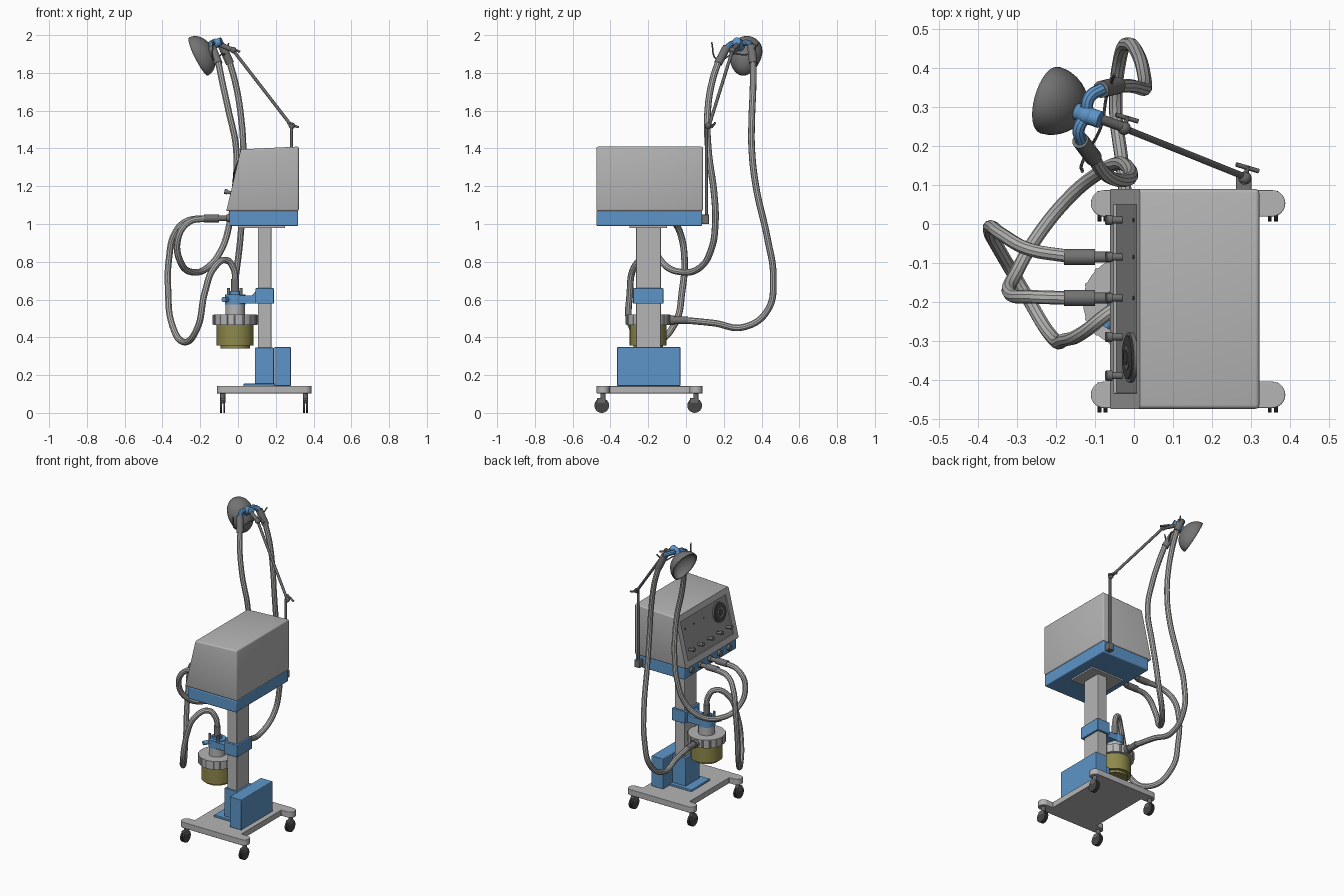
import bpy, bmesh, math
from mathutils import Vector, Matrix

if "Cube" in bpy.data.objects:
    bpy.data.objects.remove(bpy.data.objects["Cube"])

def mat(name, r, g, b):
    m = bpy.data.materials.new(name)
    m.diffuse_color = (r, g, b, 1)
    m.use_nodes = True
    m.node_tree.nodes["Principled BSDF"].inputs["Base Color"].default_value = m.diffuse_color
    return m

GREY = mat("light grey", .46, .46, .46)
PANEL = mat("panel grey", .27, .27, .27)
HOSE = mat("hose grey", .44, .44, .43)
CUFF = mat("cuff grey", .17, .17, .17)
DARK = mat("dark rubber", .06, .06, .06)
BLUE = mat("blue", .11, .30, .58)
OLIVE = mat("olive", .27, .25, .07)
STEEL = mat("steel", .14, .14, .14)

def add(name, bm, material, smooth=True, bevel=0):
    bmesh.ops.recalc_face_normals(bm, faces=bm.faces)
    me = bpy.data.meshes.new(name)
    bm.to_mesh(me)
    bm.free()
    ob = bpy.data.objects.new(name, me)
    bpy.context.collection.objects.link(ob)
    me.materials.append(material)
    if bevel:
        b = ob.modifiers.new("bevel", 'BEVEL')
        b.width, b.segments, b.limit_method = bevel, 3, 'ANGLE'
    if smooth:
        bpy.context.view_layer.objects.active = ob
        ob.select_set(True)
        bpy.ops.object.shade_smooth_by_angle(angle=math.radians(35))
        ob.select_set(False)
    return ob

def box(name, x, y, z, material, bevel=.004):
    bm = bmesh.new()
    bmesh.ops.create_cube(bm, size=1)
    for v in bm.verts:
        v.co = [lo + (c + .5) * (hi - lo) for c, (lo, hi) in zip(v.co, (x, y, z))]
    return add(name, bm, material, bevel=bevel)

def rod(name, a, b, r, material, r2=None, sides=24):
    a, b = Vector(a), Vector(b)
    d = b - a
    bm = bmesh.new()
    bmesh.ops.create_cone(bm, cap_ends=True, segments=sides, radius1=r,
                          radius2=r if r2 is None else r2, depth=d.length)
    bm.transform(Matrix.Translation((a + b) / 2) @ d.to_track_quat('Z', 'Y').to_matrix().to_4x4())
    return add(name, bm, material)

def ball(name, c, r, material):
    bm = bmesh.new()
    bmesh.ops.create_uvsphere(bm, u_segments=20, v_segments=12, radius=r)
    bm.transform(Matrix.Translation(c))
    return add(name, bm, material)

def tube(name, points, r, material):
    cu = bpy.data.curves.new(name + "_path", 'CURVE')
    cu.dimensions, cu.bevel_depth, cu.bevel_resolution = '3D', r, 3
    cu.resolution_u, cu.use_fill_caps = 10, True
    sp = cu.splines.new('BEZIER')
    sp.bezier_points.add(len(points) - 1)
    for p, co in zip(sp.bezier_points, points):
        p.co = co
        p.handle_left_type = p.handle_right_type = 'AUTO'
    ob = bpy.data.objects.new(name + "_path", cu)
    bpy.context.collection.objects.link(ob)
    me = bpy.data.meshes.new_from_object(ob.evaluated_get(bpy.context.evaluated_depsgraph_get()))
    bpy.data.objects.remove(ob)
    bm = bmesh.new()
    bm.from_mesh(me)
    return add(name, bm, material)

def prism(name, pts, vec, material, bevel=0):
    bm = bmesh.new()
    f = bm.faces.new([bm.verts.new(p) for p in pts])
    g = bmesh.ops.extrude_face_region(bm, geom=[f])
    bmesh.ops.translate(bm, vec=vec, verts=[v for v in g['geom'] if isinstance(v, bmesh.types.BMVert)])
    return add(name, bm, material, bevel=bevel)

# trolley base with four rounded lobes, and casters
X0, X1, Y0, Y1, R = -.077, .355, -.439, .053, .034
def arc(cx, cy, start):
    return [(cx + R * math.cos(math.radians(start + t)), cy + R * math.sin(math.radians(start + t)), .103)
            for t in range(0, 181, 15)]
outline = (arc(X1, Y0, -90) + [(.31, Y0 + R, .103), (.31, Y1 - R, .103)] + arc(X1, Y1, -90)
           + arc(X0, Y1, 90) + [(-.04, Y1 - R, .103), (-.04, Y0 + R, .103)] + arc(X0, Y0, 90))
prism("trolley_base", outline, (0, 0, .04), GREY, .003)
for x in (X0 - .004, X1 + .002):
    for y in (Y0, Y1):
        w = y - .007
        rod("caster_stem", (x, y, .06), (x, y, .105), .014, STEEL)
        box("caster_fork", (x - .014, x + .014), (w - .024, w + .02), (.05, .08), STEEL)
        for s in (-1, 1):
            rod("caster_wheel", (x + s * .003, w, .039), (x + s * .013, w, .039), .039, DARK)

# blue foot, rear box, column
box("foot_plate", (.03, .2), (-.30, -.10), (.14, .156), BLUE)
box("column_sleeve", (.09, .19), (-.275, -.125), (.15, .345), BLUE)
box("rear_box", (.192, .28), (-.365, -.03), (.143, .348), BLUE)
box("column", (.105, .177), (-.265, -.133), (.15, .99), GREY)
box("column_top_plate", (0, .25), (-.30, -.10), (.98, .992), GREY, 0)

# control unit: blue tray and sloped housing with recessed panel
box("unit_tray", (-.045, .318), (-.475, .086), (.99, 1.07), BLUE, .006)
bm = bmesh.new()
prof = [(-.062, 1.068), (.015, 1.395), (.322, 1.41), (.322, 1.068)]
rings = [[bm.verts.new((x, y, z)) for x, z in prof] for y in (-.475, .09)]
bm.faces.new(rings[0])
bm.faces.new(rings[1][::-1])
for i in range(4):
    j = (i + 1) % 4
    bm.faces.new((rings[0][i], rings[0][j], rings[1][j], rings[1][i]))
bmesh.ops.recalc_face_normals(bm, faces=bm.faces)
front = min(bm.faces, key=lambda f: f.normal.x)
bmesh.ops.bevel(bm, geom=[e for e in bm.edges if front not in e.link_faces], offset=.01,
                segments=3, affect='EDGES', profile=.5)
front = min(bm.faces, key=lambda f: f.normal.x)
bmesh.ops.inset_region(bm, faces=[front], thickness=.04)
bmesh.ops.inset_region(bm, faces=[front], thickness=.003, depth=-.008)
front.material_index = 1
housing = add("unit_housing", bm, GREY)
housing.data.materials.append(PANEL)

# panel fittings, placed by y, distance up the slope and height off it
U = Vector((.077, 0, .327)).normalized()
N = Vector((-U.z, 0, U.x))
def on(y, s, h):
    return Vector((-.062, y, 1.068)) + U * s + N * h
PORTS = (.01, -.085, -.19, -.29, -.39)
for y in PORTS:
    rod("panel_knob", on(y, .1, -.01), on(y, .1, .02), .009, CUFF)
    rod("panel_knob_cap", on(y, .1, .018), on(y, .1, .034), .013, CUFF)
    rod("tray_port", (-.06, y, 1.03), (-.04, y, 1.03), .019, CUFF)
    rod("panel_light", on(y, .235, -.01), on(y, .235, -.005), .005, DARK, sides=12)
rod("gauge_rim", on(-.343, .215, -.01), on(-.343, .215, .002), .064, CUFF, sides=40)
rod("gauge_face", on(-.343, .215, 0), on(-.343, .215, .006), .056, DARK, sides=40)
rod("gauge_ring", on(-.343, .215, 0), on(-.343, .215, .008), .032, CUFF)
rod("gauge_hub", on(-.343, .215, 0), on(-.343, .215, .01), .02, DARK)

# humidifier and its bracket
HX, HY = -.015, -.2
for name, z0, z1, r, m in (("jar_foot", .34, .358, .078, OLIVE), ("jar", .356, .468, .098, OLIVE),
                           ("jar_collar", .465, .52, .116, GREY), ("jar_neck", .518, .578, .052, GREY),
                           ("bracket_cup", .575, .628, .055, BLUE), ("jar_cap", .62, .645, .03, BLUE),
                           ("outlet_cuff", .64, .71, .021, CUFF)):
    rod(name, (HX, HY, z0), (HX, HY, z1), r, m, sides=40)
for i in range(16):
    t = i * math.tau / 16
    x, y = HX + .114 * math.cos(t), HY + .114 * math.sin(t)
    rod("collar_rib", (x, y, .468), (x, y, .517), .006, GREY, sides=8)
pts = [(-.01, .578), (.175, .578), (.175, .66), (.105, .66), (.075, .622), (-.01, .622)]
prism("bracket_arm", [(x, -.25, z) for x, z in pts], (0, .1, 0), BLUE, .003)
box("bracket_clamp", (.092, .19), (-.28, -.12), (.578, .66), BLUE)
for dx, dy in ((-.035, -.03), (-.035, .03), (.03, -.035)):
    rod("cap_post", (HX + dx, HY + dy, .62), (HX + dx, HY + dy, .66), .008, CUFF)
rod("side_nub", (-.055, -.23, .6), (-.075, -.265, .6), .014, BLUE)
rod("inlet_cuff", (HX, -.1, .49), (HX, .01, .49), .02, CUFF)
rod("inlet_collar", (HX, -.085, .49), (HX, -.06, .49), .026, CUFF)

# hoses
HR = .0175
tube("humidifier_hose", [(HX, HY, .69), (-.022, -.205, .76), (-.06, -.225, .808), (-.125, -.275, .77),
     (-.175, -.297, .64), (-.215, -.285, .45), (-.285, -.17, .375), (-.35, -.06, .47), (-.37, -.02, .65),
     (-.365, -.008, .82), (-.335, -.03, .95), (-.27, -.065, 1.015), (-.17, -.083, 1.03)], HR, HOSE)
tube("patient_hose", [(-.17, -.19, 1.03), (-.26, -.187, 1.01), (-.318, -.18, .92), (-.30, -.12, .79),
     (-.24, -.02, .745), (-.16, .075, .77), (-.085, .135, .87), (-.045, .155, 1.0), (-.02, .15, 1.15),
     (-.01, .118, 1.4), (-.05, .115, 1.6), (-.085, .14, 1.76), (-.105, .172, 1.86)], HR, HOSE)
tube("supply_hose", [(-.045, .355, 1.86), (-.01, .355, 1.73), (.018, .348, 1.55), (.028, .348, 1.4),
     (.028, .37, 1.2), (.012, .432, .92), (-.012, .462, .72), (-.035, .43, .54), (-.047, .3, .453),
     (-.03, .15, .475), (HX, 0, .49)], HR, HOSE)
for y in (-.085, -.19):
    rod("hose_cuff", (-.18, y, 1.03), (-.1, y, 1.03), .021, CUFF)
    rod("hose_spigot", (-.105, y, 1.03), (-.045, y, 1.03), .014, CUFF)

# blue Y-valve with its two cuffs
V = Vector((-.122, .28, 1.955))
ball("valve_body", V, .026, BLUE)
rod("valve_cap", V, V + Vector((.035, -.012, .012)), .022, BLUE)
rod("valve_mask_neck", V, (-.16, .295, 1.92), .022, BLUE)
tube("valve_arm_rear", [V, (-.115, .325, 1.96), (-.08, .348, 1.945)], .016, BLUE)
tube("valve_arm_front", [V, (-.142, .245, 1.955), (-.135, .212, 1.93)], .016, BLUE)
rod("rear_hose_cuff", (-.085, .346, 1.945), (-.042, .356, 1.85), .022, CUFF)
rod("front_hose_cuff", (-.138, .215, 1.935), (-.104, .17, 1.85), .022, CUFF)

# face mask: open half egg
bm = bmesh.new()
bmesh.ops.create_uvsphere(bm, u_segments=36, v_segments=20, radius=1)
bmesh.ops.delete(bm, geom=[v for v in bm.verts if v.co.z < -.01], context='VERTS')
for v in bm.verts:
    x, y, z = v.co
    v.co = (x * .113, y * .088 * (1 + .15 * x), z * .085)
apex = Vector((.85, -.24, .42)).normalized()
up = (Vector((0, 0, 1)) - apex * apex.z).normalized()
side = apex.cross(up)
bm.transform(Matrix.Translation((-.208, .316, 1.887)) @ Matrix((up, side, apex)).transposed().to_4x4())
mask = add("face_mask", bm, CUFF)
sol = mask.modifiers.new("wall", 'SOLIDIFY')
sol.thickness, sol.offset = .008, -1

# support arm
box("arm_bracket", (.262, .302), (.08, .122), (1.0, 1.05), CUFF)
rod("arm_post", (.283, .108, 1.02), (.283, .108, 1.53), .008, STEEL)
rod("arm_boom", (.283, .122, 1.52), (-.03, .248, 1.925), .0085, STEEL)
for c in ((.285, .118, 1.52), (-.025, .246, 1.92)):
    c = Vector(c)
    ball("arm_joint", c, .017, STEEL)
    rod("joint_screw", c, c + Vector((.008, .03, .004)), .006, STEEL)
    rod("joint_wing", c + Vector((-.022, .035, .014)), c + Vector((.035, .018, -.008)), .006, STEEL)
rod("arm_tip", (-.02, .246, 1.918), (-.1, .275, 1.952), .013, STEEL)
tube("hose_hook_bar", [(-.133, .135, 1.962), (-.13, .165, 1.87), (-.085, .25, 1.9), (-.07, .33, 1.9),
     (-.05, .385, 1.955)], .004, STEEL)
